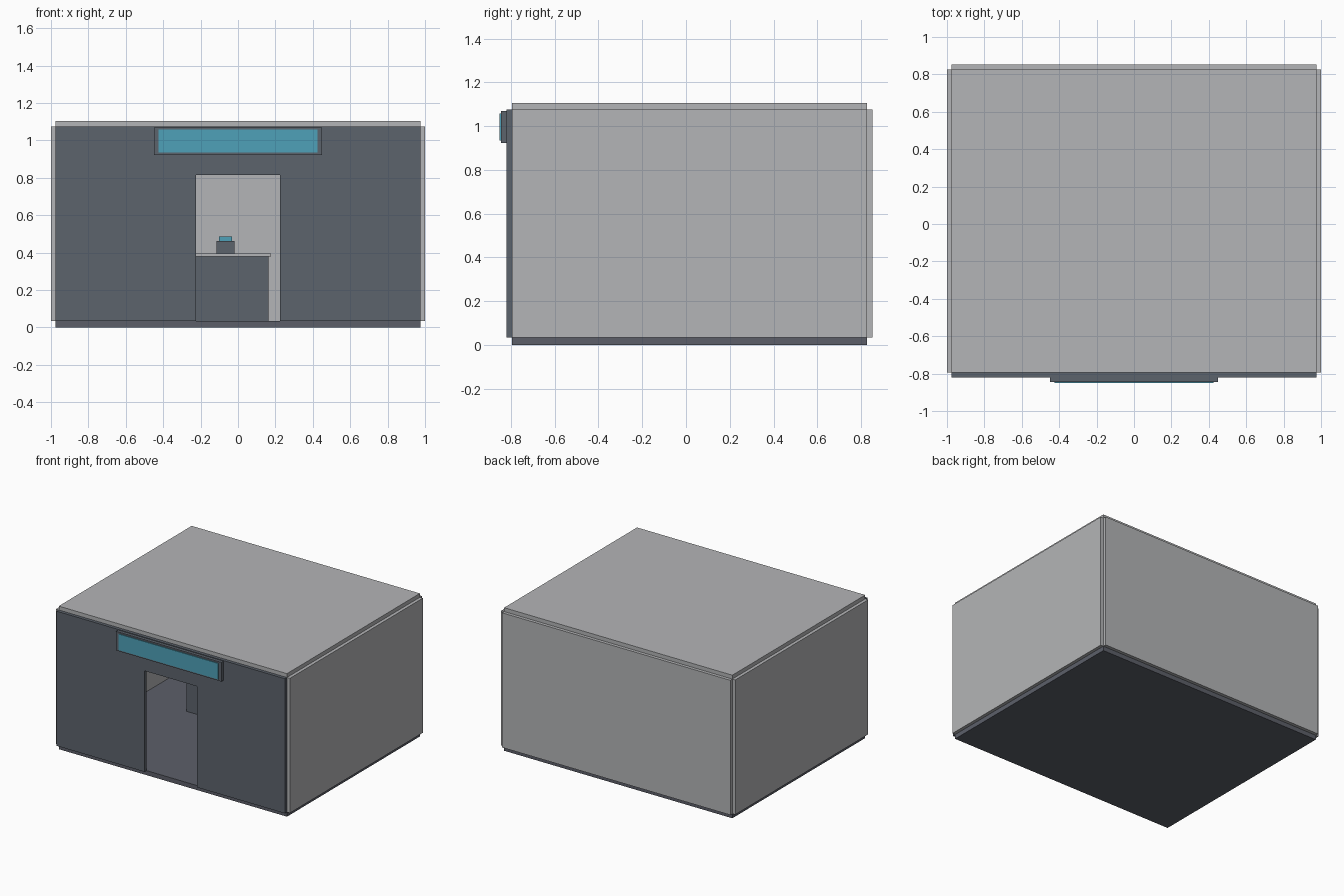
import bpy

if "Cube" in bpy.data.objects:
    bpy.data.objects.remove(bpy.data.objects["Cube"])


def material(name, rgb):
    """Flat colour from 0-255 sRGB values, stored as linear."""
    m = bpy.data.materials.new(name)
    lin = [((c / 255 + 0.055) / 1.055) ** 2.4 for c in rgb]
    m.diffuse_color = (*lin, 1)
    m.use_nodes = True
    m.node_tree.nodes["Principled BSDF"].inputs["Base Color"].default_value = m.diffuse_color
    return m


light = material("light_grey", (180, 181, 183))
dark = material("dark_slate", (92, 99, 108))
floor_mat = material("floor_slate", (92, 95, 105))
blue = material("teal_blue", (78, 161, 184))


def box(name, x, y, z, mat):
    """Box from (min, max) ranges on each axis."""
    bpy.ops.mesh.primitive_cube_add(size=1)
    o = bpy.context.object
    o.name = name
    for v in o.data.vertices:
        v.co = [r[0] if c < 0 else r[1] for c, r in zip(v.co, (x, y, z))]
    o.data.materials.append(mat)
    return o


W = 0.975                 # inner half width
F, B = -0.795, 0.827      # inner front and back
Z0, Z1 = 0.035, 1.075     # wall bottom and top
T = 0.025                 # wall thickness
DOOR, DOOR_TOP = 0.225, 0.815

# Shell: floor, roof, side and back walls
box("floor", (-W, W), (F, B), (0, Z0), floor_mat)
box("roof", (-W, W), (F, B), (Z1, 1.105), light)
box("back_wall", (-W, W), (B, B + T), (Z0, Z1), light)
box("left_wall", (-W - T, -W), (F, B), (Z0, Z1), light)
box("right_wall", (W, W + T), (F, B), (Z0, Z1), light)

# Front wall: one extruded outline with the doorway notch
outline = [(-W, Z0), (-DOOR, Z0), (-DOOR, DOOR_TOP), (DOOR, DOOR_TOP),
           (DOOR, Z0), (W, Z0), (W, Z1), (-W, Z1)]
n = len(outline)
verts = [(x, y, z) for y in (F - T, F) for x, z in outline]
faces = [tuple(range(n)), tuple(reversed(range(n, 2 * n)))]
faces += [(i, i + n, (i + 1) % n + n, (i + 1) % n) for i in range(n)]
mesh = bpy.data.meshes.new("front_wall")
mesh.from_pydata(verts, [], faces)
mesh.materials.append(dark)
bpy.context.collection.objects.link(bpy.data.objects.new("front_wall", mesh))

# Sign over the door
box("sign_board", (-0.45, 0.45), (-0.845, F - T), (0.922, 1.07), dark)
box("sign_panel", (-0.425, 0.425), (-0.851, -0.845), (0.934, 1.058), blue)

# Counter with register
box("counter", (-0.56, 0.163), (0.17, 0.40), (Z0, 0.378), dark)
box("counter_top", (-0.575, 0.177), (0.155, 0.415), (0.378, 0.395), light)
box("register", (-0.115, -0.02), (0.24, 0.33), (0.395, 0.463), dark)
box("register_screen", (-0.102, -0.032), (0.28, 0.29), (0.463, 0.485), blue)
